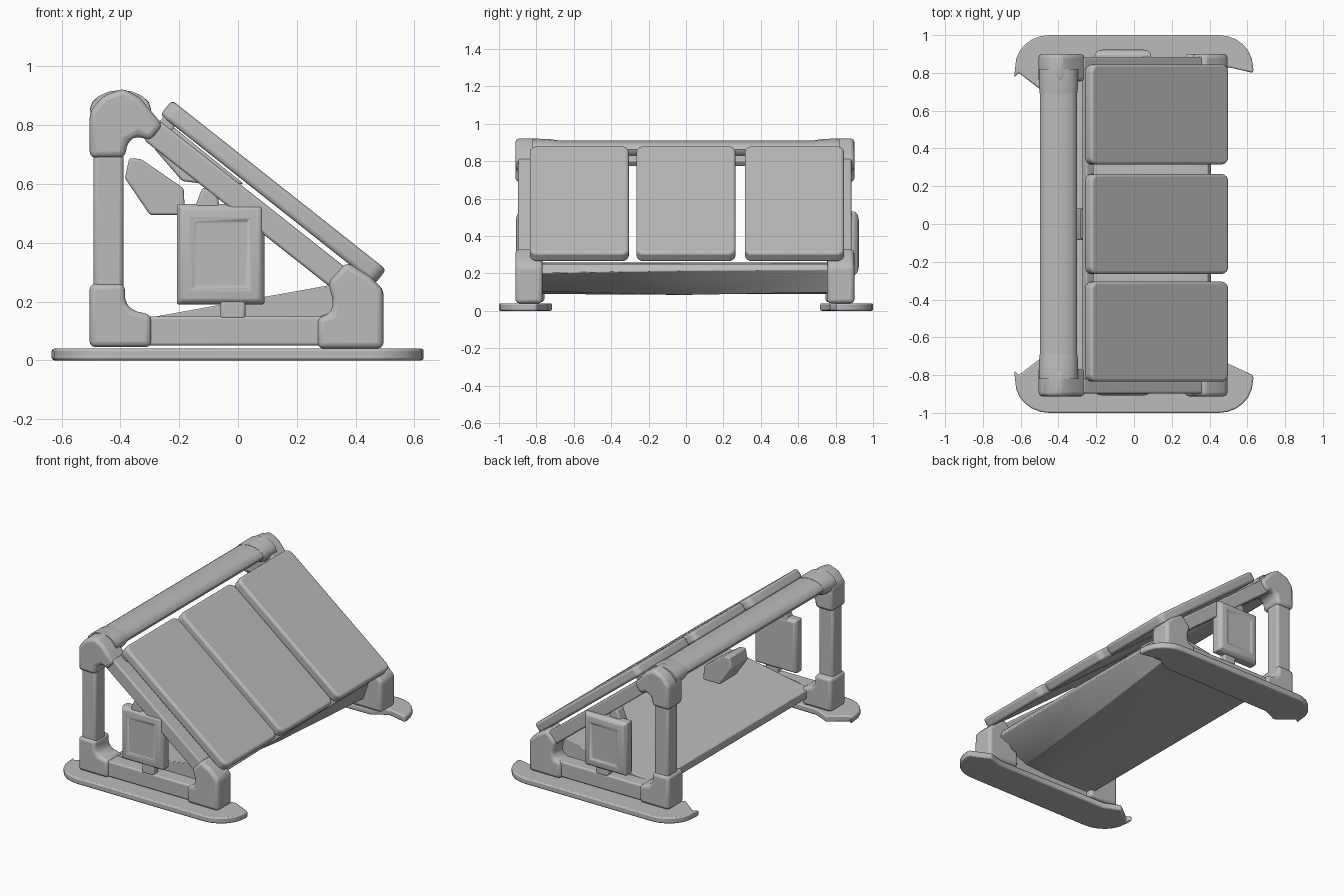
import bpy, bmesh, math
from mathutils import Matrix

if "Cube" in bpy.data.objects:
    bpy.data.objects.remove(bpy.data.objects["Cube"])

grey = bpy.data.materials.new("plain grey")
grey.diffuse_color = (0.5, 0.5, 0.5, 1)
grey.use_nodes = True
grey.node_tree.nodes["Principled BSDF"].inputs["Base Color"].default_value = grey.diffuse_color


def finish(name, bm, bevel=0.0, segments=3, angle=35):
    bmesh.ops.recalc_face_normals(bm, faces=bm.faces[:])
    me = bpy.data.meshes.new(name)
    bm.to_mesh(me)
    bm.free()
    ob = bpy.data.objects.new(name, me)
    bpy.context.collection.objects.link(ob)
    me.materials.append(grey)
    if bevel:
        m = ob.modifiers.new("soft edges", 'BEVEL')
        m.width, m.segments, m.limit_method = bevel, segments, 'ANGLE'
        m.angle_limit = math.radians(25)
    bpy.ops.object.select_all(action='DESELECT')
    ob.select_set(True)
    bpy.context.view_layer.objects.active = ob
    bpy.ops.object.shade_smooth_by_angle(angle=math.radians(angle))
    return ob


def loft(name, sections, bevel=0.0, axis='Y', segments=3):
    """Skin a list of (position, outline) along Y, outline (x, z), or Z, outline (x, y)."""
    bm = bmesh.new()
    rings = []
    for t, pts in sections:
        rings.append([bm.verts.new((p[0], t, p[1]) if axis == 'Y' else (p[0], p[1], t))
                      for p in pts])
    n = len(rings[0])
    for lo, hi in zip(rings, rings[1:]):
        for i in range(n):
            j = (i + 1) % n
            bm.faces.new((lo[i], lo[j], hi[j], hi[i]))
    bm.faces.new(rings[0])
    bm.faces.new(rings[-1])
    return finish(name, bm, bevel, segments)


def prism(name, pts, a, b, bevel=0.0, axis='Y', segments=3):
    return loft(name, [(a, pts), (b, pts)], bevel, axis, segments)


def rect(x0, x1, z0, z1):
    return [(x0, z0), (x1, z0), (x1, z1), (x0, z1)]


def oval(cx, cz, rx, rz, n=16):
    return [(cx + rx * math.cos(2 * math.pi * i / n), cz + rz * math.sin(2 * math.pi * i / n))
            for i in range(n)]


SLOPE = -0.79


def sloped(x0, x1, bottom, top):
    """Side outline of a slab on the panel slope; bottom/top are heights at x = 0."""
    k = (top - bottom) / (1 + SLOPE ** 2)
    lo0, lo1 = (x0, bottom + SLOPE * x0), (x1, bottom + SLOPE * x1)
    d = (-SLOPE * k, k)
    return [lo0, lo1, (lo1[0] + d[0], lo1[1] + d[1]), (lo0[0] + d[0], lo0[1] + d[1])]


# tilted panels with rounded corners
tilt = Matrix.Rotation(-math.atan(SLOPE), 4, 'Y')
for i, yc in enumerate((-0.57, 0.0, 0.58)):
    outline = []
    L, W, r = 0.465, 0.265, 0.04
    for cx, cy, a0 in ((1, 1, 0), (-1, 1, 90), (-1, -1, 180), (1, -1, 270)):
        for s in range(5):
            a = math.radians(a0 + s * 22.5)
            outline.append((cx * (L - r) + r * math.cos(a), cy * (W - r) + r * math.sin(a)))
    p = prism(f"panel_{i + 1}", outline, -0.032, 0.032, 0.015, 'Z')
    p.data.transform(Matrix.Translation((0.12, yc, 0.572)) @ tilt)

# upper rail that carries the panels
prism("upper_rail", sloped(-0.275, -0.235, 0.585, 0.635), -0.82, 0.82, 0.006)

# top beam
prism("top_beam", oval(-0.40, 0.862, 0.098, 0.048), -0.80, 0.80)

# floor wedge: thin at the back, with a skewed front lip
def wedge(ridge_x, ridge_z, lip_z):
    return [(-0.33, 0.09), (0.0, 0.09), (ridge_x, ridge_z), (0.41, lip_z),
            (0.39, 0.25), (0.32, 0.257), (0.0, 0.20), (-0.33, 0.14)]


loft("floor_wedge", [(-0.80, wedge(0.18, 0.105, 0.20)), (0.0, wedge(0.28, 0.085, 0.215)),
                     (0.80, wedge(0.37, 0.10, 0.22))], 0.004, 'Y', 2)

# side frames
TOP = [(-0.505, 0.69), (-0.385, 0.69), (-0.375, 0.745), (-0.34, 0.765), (-0.30, 0.745),
       (-0.255, 0.80), (-0.335, 0.895), (-0.39, 0.925), (-0.46, 0.90), (-0.505, 0.845)]
BACK = [(-0.505, 0.045), (-0.295, 0.045), (-0.295, 0.155), (-0.36, 0.17), (-0.385, 0.20),
        (-0.385, 0.26), (-0.505, 0.26)]
FRONT = [(0.27, 0.04), (0.495, 0.04), (0.495, 0.24), (0.45, 0.285), (0.37, 0.335),
         (0.305, 0.265), (0.325, 0.20), (0.315, 0.16), (0.27, 0.145)]
for s, side, shift in ((-1, "near", -0.012), (1, "far", 0.0)):
    def part(name, pts, y0, y1, bevel):
        return prism(f"{side}_{name}", pts, s * y0 + shift, s * y1 + shift, bevel)
    part("top_corner", TOP, 0.755, 0.90, 0.025)
    loft(f"{side}_beam_sleeve", [(s * 0.69, oval(-0.40, 0.862, 0.099, 0.05)),
                                 (s * 0.73, oval(-0.40, 0.856, 0.104, 0.062)),
                                 (s * 0.82, oval(-0.40, 0.85, 0.104, 0.07))])
    part("back_corner", BACK, 0.745, 0.90, 0.025)
    part("front_corner", FRONT, 0.755, 0.90, 0.025)
    part("post", rect(-0.492, -0.39, 0.22, 0.72), 0.785, 0.885, 0.015)
    part("bottom_beam", rect(-0.33, 0.32, 0.05, 0.15), 0.785, 0.885, 0.01)
    part("sloped_beam", sloped(-0.32, 0.35, 0.497, 0.605), 0.785, 0.885, 0.01)

    # control box: body, shallow recessed lid, stem and bracket
    out = 0.0 if s > 0 else 0.015
    def ring(a, y):
        return (s * (y - out), rect(-0.208 + a, 0.09 - a, 0.19 + a, 0.532 - a))
    loft(f"{side}_control_box", [ring(0.012, 0.835), ring(0, 0.85), ring(0, 0.90),
                                 ring(0.015, 0.918), ring(0.05, 0.925),
                                 ring(0.06, 0.917)], 0.012, 'Y', 2)
    part("box_stem", rect(-0.06, 0.025, 0.14, 0.21), 0.835, 0.885, 0.01)
    part("box_bracket", [(-0.155, 0.50), (-0.06, 0.50), (-0.07, 0.57), (-0.12, 0.59)],
         0.81, 0.88, 0.01)

    # curved ground skid with swept-in tips
    skid = [(-0.635, 0.775), (-0.61, 0.80), (-0.50, 0.715), (-0.40, 0.76), (0.40, 0.77),
            (0.50, 0.74 if s < 0 else 0.83), (0.63, 0.80), (0.632, 0.82)]
    for sx in (1, -1):
        arc = [(sx * (0.45 + 0.18 * math.cos(a)), 0.83 + 0.17 * math.sin(a))
               for a in [math.radians(15 * k) for k in range(1, 7)]]
        skid += arc if sx > 0 else arc[::-1]
    prism(f"{side}_skid", [(x, s * y) for x, y in skid], 0.0, 0.04, 0.008, 'Z', 2)

# small converter hanging behind the middle panel, with its mount
prism("converter", [(-0.37, 0.688), (-0.385, 0.62), (-0.30, 0.495), (-0.18, 0.495),
                    (-0.185, 0.585), (-0.33, 0.685)], -0.085, 0.085, 0.008)
prism("converter_mount", [(-0.285, 0.72), (-0.19, 0.61), (-0.11, 0.60), (0.02, 0.60),
                          (-0.24, 0.81)], -0.08, 0.08, 0.008)
